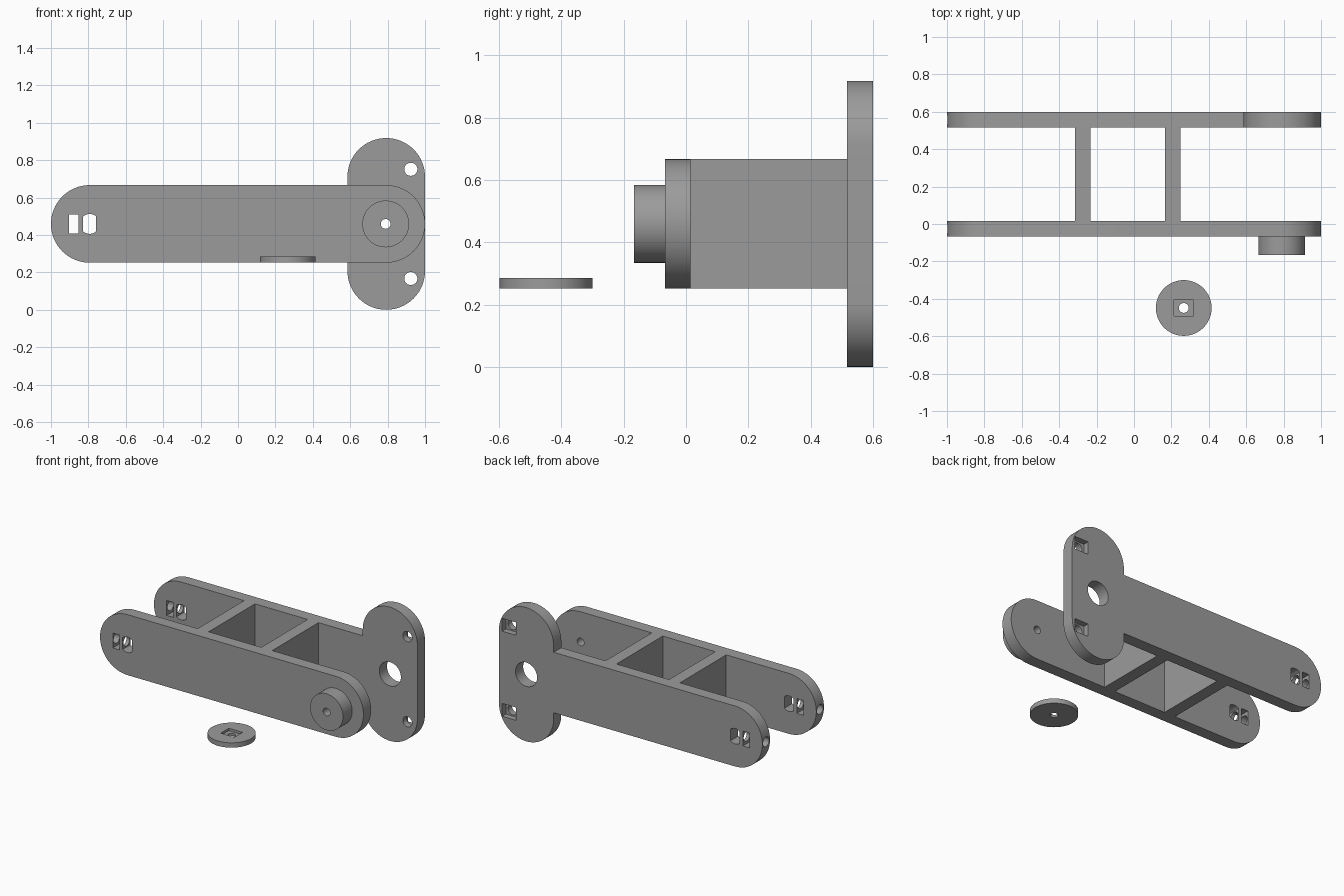
import bpy, bmesh, math
from mathutils import Matrix

if "Cube" in bpy.data.objects:
    bpy.data.objects.remove(bpy.data.objects["Cube"])

R, CZ, PX, TOP = 0.2075, 0.459, 0.7925, 0.918

grey = bpy.data.materials.new("dark_grey")
grey.diffuse_color = (0.33, 0.33, 0.33, 1)
grey.use_nodes = True
grey.node_tree.nodes["Principled BSDF"].inputs["Base Color"].default_value = grey.diffuse_color


def arc(cx, cz, r, a0, a1, n=32):
    return [(cx + r * math.cos(math.radians(a0 + (a1 - a0) * i / n)),
             cz + r * math.sin(math.radians(a0 + (a1 - a0) * i / n))) for i in range(n + 1)]


def finish(name, bm):
    bmesh.ops.recalc_face_normals(bm, faces=bm.faces)
    me = bpy.data.meshes.new(name)
    bm.to_mesh(me)
    bm.free()
    me.materials.append(grey)
    ob = bpy.data.objects.new(name, me)
    bpy.context.collection.objects.link(ob)
    return ob


def plate(name, pts, y0, y1):
    """Extrude an x-z outline from y0 to y1."""
    bm = bmesh.new()
    face = bm.faces.new([bm.verts.new((x, y0, z)) for x, z in pts])
    ext = bmesh.ops.extrude_face_region(bm, geom=[face])
    bmesh.ops.translate(bm, vec=(0, y1 - y0, 0),
                        verts=[v for v in ext["geom"] if isinstance(v, bmesh.types.BMVert)])
    return finish(name, bm)


def cyl(name, r, depth, loc, axis, n=64):
    rot = {"X": Matrix.Rotation(math.pi / 2, 4, "Y"),
           "Y": Matrix.Rotation(math.pi / 2, 4, "X"), "Z": Matrix()}[axis]
    bm = bmesh.new()
    bmesh.ops.create_cone(bm, cap_ends=True, segments=n, radius1=r, radius2=r,
                          depth=depth, matrix=Matrix.Translation(loc) @ rot)
    return finish(name, bm)


def box(name, x0, x1, y0, y1, z0, z1):
    return plate(name, [(x0, z0), (x1, z0), (x1, z1), (x0, z1)], y0, y1)


def combine(ob, others, op="DIFFERENCE"):
    bpy.context.view_layer.objects.active = ob
    for c in others:
        c.hide_render = True
        m = ob.modifiers.new("bool", "BOOLEAN")
        m.operation, m.solver, m.object = op, "EXACT", c
        bpy.ops.object.modifier_apply(modifier=m.name)
        bpy.data.objects.remove(c)


def end_cutters(y0, y1):
    """Nut slot, barrel slot and end bore at the left tip of an arm."""
    a, b, half = y0 - 0.05, y1 + 0.05, math.degrees(math.acos(0.035 / 0.053))
    barrel = (arc(-0.793, CZ, 0.053, half, 180 - half, 12)
              + arc(-0.793, CZ, 0.053, 180 + half, 360 - half, 12))
    return [box("nut_slot_cutter", -0.903, -0.852, a, b, CZ - 0.051, CZ + 0.051),
            plate("barrel_slot_cutter", barrel, a, b),
            cyl("bore_cutter", 0.033, 0.3, (-0.95, (y0 + y1) / 2, CZ), "X", 32)]


# Front arm with bored pivot boss
left_end = arc(-PX, CZ, R, 90, 270)
front = plate("front_arm", left_end + arc(PX, CZ, R, -90, 90), -0.068, 0.015)
combine(front, [cyl("boss", 0.125, 0.12, (PX - 0.003, -0.107, CZ), "Y")], "UNION")
combine(front, end_cutters(-0.068, 0.015)
        + [cyl("pivot_cutter", 0.026, 0.6, (PX - 0.003, -0.05, CZ), "Y", 32)])

# Back arm with tall mounting flange
outline = (left_end + [(PX - R, CZ - R)] + arc(PX, R, R, 180, 360)
           + arc(PX, TOP - R, R, 0, 180) + [(PX - R, CZ + R)])
back = plate("back_arm", outline, 0.517, 0.6)
cuts = end_cutters(0.517, 0.6) + [cyl("hub_cutter", 0.082, 0.4, (PX, 0.55, CZ), "Y")]
for z in (CZ - 0.292, CZ + 0.292):
    cuts += [cyl("bolt_cutter", 0.035, 0.4, (0.924, 0.55, z), "Y", 32),
             box("nut_pocket_cutter", 0.872, 0.976, 0.56, 0.7, z - 0.044, z + 0.044)]
combine(back, cuts)

# Crossbars joining the arms
bars = [box("crossbar", x, x + 0.083, 0.015, 0.517, CZ - R, CZ + R) for x in (-0.316, 0.166)]

# Loose washer cap with square nut recess
cap = cyl("washer_cap", 0.149, 0.033, (0.266, -0.449, 0.268), "Z")
combine(cap, [cyl("cap_hole_cutter", 0.026, 0.3, (0.266, -0.449, 0.27), "Z", 32),
              box("cap_recess_cutter", 0.214, 0.318, -0.493, -0.405, 0.268, 0.4)])

# Smooth round walls, crisp edges
for ob in [front, back, cap] + bars:
    bpy.ops.object.select_all(action="DESELECT")
    ob.select_set(True)
    bpy.context.view_layer.objects.active = ob
    bpy.ops.object.shade_smooth_by_angle(angle=math.radians(30))
